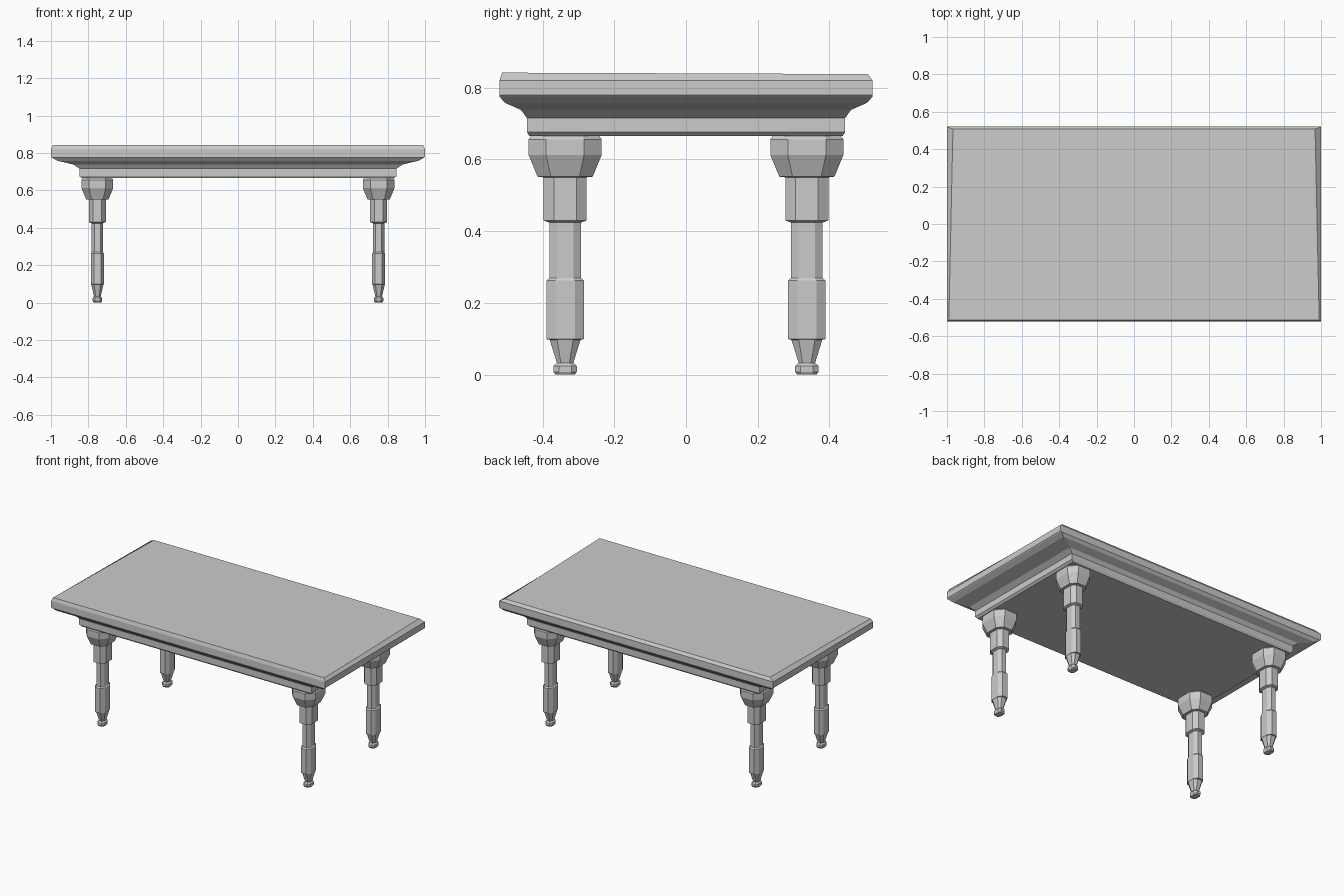
import bpy, bmesh

if "Cube" in bpy.data.objects:
    bpy.data.objects.remove(bpy.data.objects["Cube"])


def loft(name, rings):
    """Skin a stack of equal-length vertex rings and cap both ends."""
    bm = bmesh.new()
    loops = [[bm.verts.new(p) for p in ring] for ring in rings]
    for lo, hi in zip(loops, loops[1:]):
        n = len(lo)
        for i in range(n):
            j = (i + 1) % n
            bm.faces.new((lo[i], lo[j], hi[j], hi[i]))
    bm.faces.new(loops[0][::-1])
    bm.faces.new(loops[-1])
    bmesh.ops.recalc_face_normals(bm, faces=bm.faces)
    mesh = bpy.data.meshes.new(name)
    bm.to_mesh(mesh)
    bm.free()
    obj = bpy.data.objects.new(name, mesh)
    bpy.context.collection.objects.link(obj)
    return obj


def rect(z, x, y):
    return [(-x, -y, z), (x, -y, z), (x, y, z), (-x, y, z)]


def octagon(z, x, y, cx, cy, k=0.52):
    pts = [(x, -y * k), (x, y * k), (x * k, y), (-x * k, y),
           (-x, y * k), (-x, -y * k), (-x * k, -y), (x * k, -y)]
    return [(cx + px, cy + py, z) for px, py in pts]


# Moulded tabletop: apron, flared moulding, edge and slightly uneven top bevel
top_profile = [(0.665, 0.835, 0.437), (0.677, 0.848, 0.444),
               (0.716, 0.848, 0.444), (0.738, 0.88, 0.46),
               (0.758, 0.965, 0.505), (0.775, 0.995, 0.52),
               (0.78, 1.0, 0.52), (0.82, 1.0, 0.52)]
rings = [rect(*p) for p in top_profile]
rings.append([(-0.99, -0.513, 0.842), (0.99, -0.513, 0.842),
              (0.968, 0.507, 0.838), (-0.968, 0.507, 0.838)])
loft("tabletop", rings)

# Turned legs: z, half width in x, half width in y
leg_profile = [(0.0, 0.02, 0.027), (0.008, 0.025, 0.033), (0.024, 0.025, 0.033),
               (0.033, 0.018, 0.023), (0.097, 0.033, 0.043), (0.099, 0.035, 0.052),
               (0.262, 0.035, 0.052), (0.27, 0.03, 0.044), (0.424, 0.03, 0.044),
               (0.430, 0.045, 0.06), (0.55, 0.045, 0.06), (0.552, 0.06, 0.077),
               (0.613, 0.085, 0.102), (0.656, 0.085, 0.102), (0.667, 0.078, 0.094)]
for side, sx in (("left", -1), ("right", 1)):
    for end, sy in (("front", -1), ("back", 1)):
        loft(f"{end}_{side}_leg",
             [octagon(*p, sx * 0.752, sy * 0.337) for p in leg_profile])
